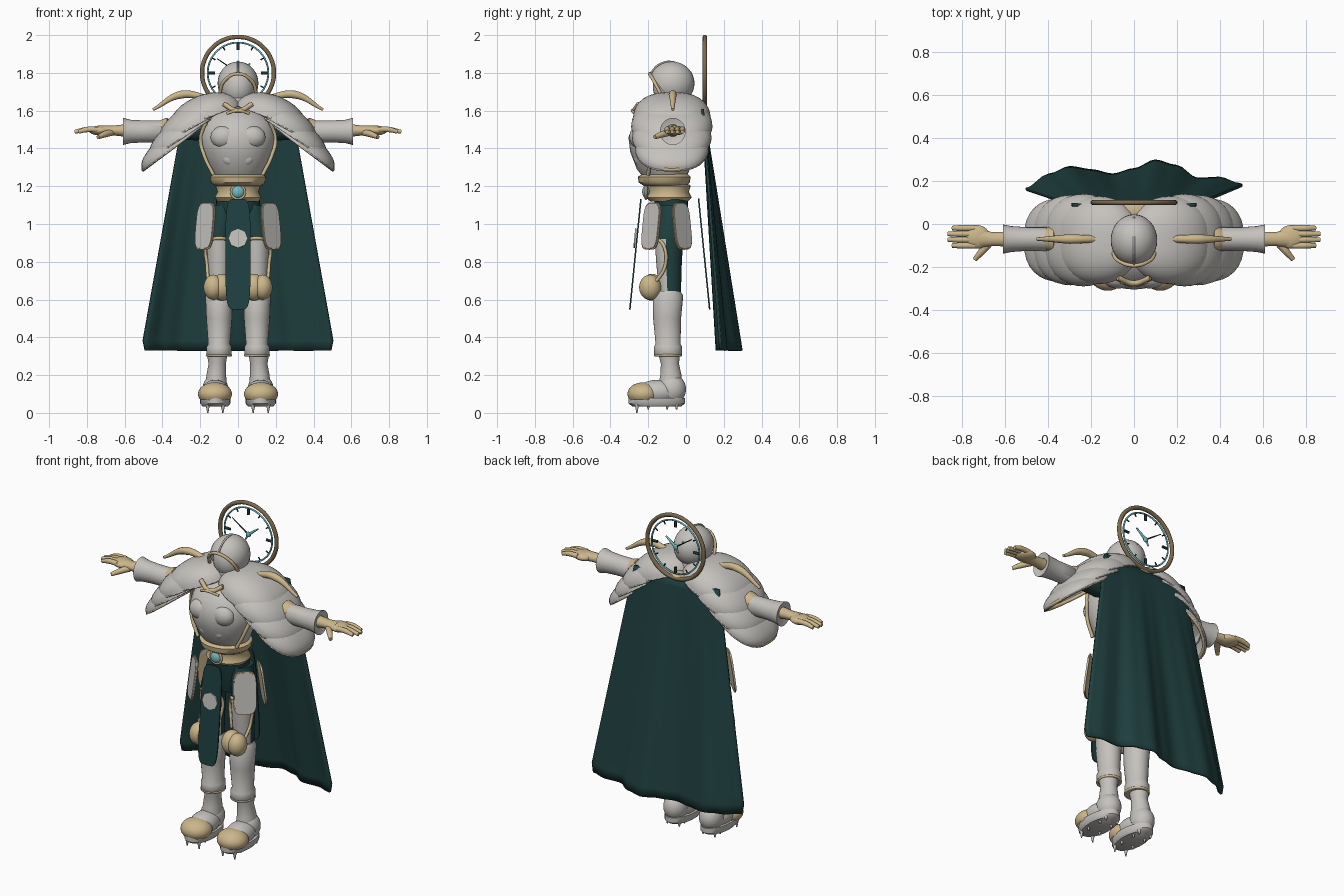
import bpy, bmesh, math
from mathutils import Vector, Matrix

cube = bpy.data.objects.get("Cube")
if cube:
    bpy.data.objects.remove(cube)


def material(name, rgb):
    m = bpy.data.materials.new(name)
    m.use_nodes = True
    m.diffuse_color = (*rgb, 1)
    m.node_tree.nodes["Principled BSDF"].inputs["Base Color"].default_value = (*rgb, 1)
    return m


GREY = material("pale steel", (0.56, 0.54, 0.51))
GOLD = material("pale gold", (0.6, 0.47, 0.26))
TEAL = material("deep teal", (0.014, 0.05, 0.05))
CYAN = material("light cyan", (0.17, 0.5, 0.53))
BRASS = material("dark brass", (0.2, 0.145, 0.08))
DARK = material("dark slate", (0.012, 0.03, 0.035))


def finish(name, bm, *mats, rule=None):
    """Turn a bmesh into a smooth object, colouring faces by a rule."""
    bmesh.ops.recalc_face_normals(bm, faces=bm.faces)
    bm.normal_update()
    if rule:
        for f in bm.faces:
            f.material_index = rule(f)
    me = bpy.data.meshes.new(name)
    bm.to_mesh(me)
    bm.free()
    for m in mats:
        me.materials.append(m)
    me.shade_smooth()
    me.set_sharp_from_angle(angle=0.8)
    ob = bpy.data.objects.new(name, me)
    bpy.context.collection.objects.link(ob)
    return ob


def ball(name, mat, c, r, tilt=0, cut=None, boxy=1.0):
    """Ellipsoid; tilt turns it about y, cut = (point, normal) removes one side."""
    bm = bmesh.new()
    bmesh.ops.create_uvsphere(bm, u_segments=32, v_segments=18, radius=1)
    for v in bm.verts:
        v.co.y = math.copysign(abs(v.co.y) ** boxy, v.co.y)
    if cut:
        bmesh.ops.bisect_plane(bm, geom=bm.verts[:] + bm.edges[:] + bm.faces[:],
                               plane_co=cut[0], plane_no=cut[1], clear_outer=True)
    bm.transform(Matrix.Translation(c) @ Matrix.Rotation(tilt, 4, 'Y') @ Matrix.Diagonal((*r, 1)))
    return finish(name, bm, mat)


def loft(name, rings, *mats, rule=None, along_x=0):
    """Stack of ellipses (cx, cy, z, rx, ry); along_x = +-1 lays the stack sideways."""
    bm = bmesh.new()
    n, loops = 28, []
    for cx, cy, z, rx, ry in rings:
        loop = []
        for i in range(n):
            a = math.tau * i / n
            p = Vector((cx + rx * math.cos(a), cy + ry * math.sin(a), z))
            if along_x:
                p = Vector((p.z * along_x, p.y, p.x))
            loop.append(bm.verts.new(p))
        loops.append(loop)
    for a, b in zip(loops, loops[1:]):
        for i in range(n):
            bm.faces.new((a[i], a[(i + 1) % n], b[(i + 1) % n], b[i]))
    bm.faces.new(loops[0])
    bm.faces.new(loops[-1])
    return finish(name, bm, *mats, rule=rule)


def tube(name, mat, pts, r, taper=None, closed=False):
    """Round rod through a few points."""
    cu = bpy.data.curves.new(name, 'CURVE')
    cu.dimensions = '3D'
    cu.bevel_depth, cu.bevel_resolution, cu.use_fill_caps = r, 3, True
    sp = cu.splines.new('BEZIER')
    sp.bezier_points.add(len(pts) - 1)
    sp.use_cyclic_u = closed
    for i, (b, p) in enumerate(zip(sp.bezier_points, pts)):
        b.co = p
        b.handle_left_type = b.handle_right_type = 'AUTO'
        b.radius = taper[i] if taper else 1
    cu.materials.append(mat)
    ob = bpy.data.objects.new(name, cu)
    bpy.context.collection.objects.link(ob)
    return ob


def circle(c, rx, ry, matrix=Matrix(), n=16):
    return [Vector(c) + matrix @ Vector((rx * math.cos(math.tau * i / n), ry * math.sin(math.tau * i / n), 0))
            for i in range(n)]


def plate(name, mat, w, h, thick, matrix, power=4, n=32):
    """Upright slab with rounded ends, facing local -y."""
    bm = bmesh.new()
    pts = []
    for i in range(n):
        c, s = math.cos(math.tau * i / n), math.sin(math.tau * i / n)
        pts.append(bm.verts.new((w * math.copysign(abs(c) ** (2 / power), c), 0,
                                 h * math.copysign(abs(s) ** (2 / power), s))))
    f = bm.faces.new(pts)
    for v in bmesh.ops.extrude_face_region(bm, geom=[f])["geom"]:
        if isinstance(v, bmesh.types.BMVert):
            v.co.y += thick
    bm.transform(matrix)
    return finish(name, bm, mat)


def place(x, y, z, turn=0, lean=0):
    return Matrix.Translation((x, y, z)) @ Matrix.Rotation(turn, 4, 'Z') @ Matrix.Rotation(lean, 4, 'X')


# Torso, waist and belts
loft("breastplate", [(0, -.11, 1.24, .12, .11), (0, -.12, 1.29, .15, .14), (0, -.13, 1.38, .185, .165),
                     (0, -.13, 1.46, .2, .175), (0, -.11, 1.54, .185, .16), (0, -.08, 1.62, .1, .1)], GREY)
loft("waist_band", [(0, -.11, 1.2, .12, .11), (0, -.115, 1.22, .145, .135), (0, -.115, 1.25, .15, .14),
                    (0, -.11, 1.265, .13, .12)], GOLD)
loft("belt", [(0, -.09, 1.12, .11, .1), (0, -.09, 1.14, .125, .12), (0, -.09, 1.17, .11, .105),
              (0, -.09, 1.2, .12, .115), (0, -.09, 1.21, .11, .105)], GOLD)
loft("hips", [(0, -.07, .93, .06, .06), (0, -.07, 1, .12, .08), (0, -.08, 1.14, .115, .09)], TEAL)
ball("belt_gem", CYAN, (0, -.21, 1.17), (.034, .022, .034))
tube("gem_setting", GOLD, circle((0, -.212, 1.17), .036, .036, Matrix.Rotation(math.pi / 2, 4, 'X')), .007, closed=True)
tube("collar_chevron", GOLD, [(-.075, -.25, 1.635), (0, -.275, 1.6), (.075, -.25, 1.635)], .013)
tube("collar_bar", GOLD, [(-.06, -.27, 1.585), (0, -.285, 1.6), (.06, -.27, 1.585)], .008)
loft("neck", [(0, -.07, 1.58, .1, .1), (0, -.075, 1.7, .075, .08)], GREY)
ball("clock_bracket", GOLD, (0, .06, 1.61), (.07, .05, .025))

# Helmet with open face and trim
ball("helmet", GREY, (0, -.075, 1.745), (.108, .12, .115), cut=((0, -.93, .38), (0, -.8, -.6)))
ball("face", GREY, (0, -.075, 1.725), (.092, .1, .11))
tube("helmet_trim", GOLD, [(-.09, -.1, 1.63), (-.094, -.14, 1.7), (-.07, -.172, 1.76), (0, -.193, 1.795),
                           (.07, -.172, 1.76), (.094, -.14, 1.7), (.09, -.1, 1.63)], .009)
tube("helmet_crest", GREY, [(0, -.195, 1.79), (0, -.14, 1.846), (0, -.07, 1.858), (0, .03, 1.8)], .005)

# Clock halo
upright = Matrix.Rotation(math.pi / 2, 4, 'X')
HUB = Vector((0, .1, 1.8))
tube("clock_rim", BRASS, circle(HUB, .19, .19, upright), .012, closed=True)
tube("clock_inner_ring", CYAN, circle(HUB, .16, .16, upright), .005, closed=True)
for i in range(12):
    d = Vector((math.sin(math.tau * i / 12), 0, math.cos(math.tau * i / 12)))
    big = i % 3 == 0
    tube("clock_tick", DARK, [HUB + d * (.122 if big else .138), HUB + d * .16], .008 if big else .004)
for name, mat, d, r in (("minute_hand", DARK, (-.11, 0, .075), .005), ("hour_hand", CYAN, (.065, 0, .05), .009),
                        ("hand_tail", CYAN, (-.02, 0, -.035), .008)):
    tube(name, mat, [HUB, HUB + Vector(d)], r, taper=(1, .5))
ball("clock_hub", CYAN, HUB, (.016, .01, .016))

# Cape: widening sheet whose folds deepen toward the hem
fold = [.18, .245, .28, .265, .245, .27, .31, .285, .225, .23, .2]
bm = bmesh.new()
NX, NZ, rows = 40, 24, []
for j in range(NZ + 1):
    t, row = j / NZ, []
    for i in range(NX + 1):
        u = i / NX
        k = min(int(u * 10), 9)
        f = u * 10 - k
        f = f * f * (3 - 2 * f)
        y = fold[k] * (1 - f) + fold[k + 1] * f
        edge = 1 - .04 * max(0, (t - .95) / .05) ** 3
        row.append(bm.verts.new(((2 * u - 1) * (.285 + .23 * t) * edge, .105 * (1 - t) + y * t - .01, 1.61 - 1.28 * t)))
    rows.append(row)
for a, b in zip(rows, rows[1:]):
    for i in range(NX):
        bm.faces.new((a[i], a[i + 1], b[i + 1], b[i]))
cape = finish("cape", bm, TEAL)
cape.modifiers.new("thickness", 'SOLIDIFY').thickness = .014

# Hanging cloth panels, front and back
plate("front_tabard", TEAL, .066, .295, .008, place(0, -.272, .84, lean=-.1), power=5)
plate("tabard_badge", GREY, .052, .052, .008, place(0, -.274, .925, lean=-.1), power=2, n=8)
plate("back_tabard", TEAL, .066, .295, .008, place(0, .092, .84, lean=.1), power=5)

for s in (1, -1):
    # Layered shoulder armour: open domes, each lower and further out
    for i, (x, z, tilt, rx, ry, h) in enumerate(((.17, 1.565, .36, .2, .205, .12), (.235, 1.52, .5, .2, .215, .11),
                                                 (.295, 1.46, .58, .2, .21, .095), (.345, 1.405, .64, .2, .195, .08))):
        dome = ball(f"shoulder_layer_{i + 1}", GREY, (s * x, -.075, z), (rx, ry, h), tilt=s * tilt,
                    cut=((0, 0, 0), (0, 0, -1)), boxy=.75)
        dome.modifiers.new("thickness", 'SOLIDIFY').thickness = .008
    tube("shoulder_trim", GOLD, circle((s * .345, -.075, 1.405), .195, .185, Matrix.Rotation(s * .64, 4, 'Y')),
         .01, closed=True)
    tube("shoulder_horn", GOLD, [(s * .15, -.07, 1.665), (s * .3, -.07, 1.685), (s * .45, -.07, 1.605)], .022,
         taper=(.7, 1, .35))
    tube("chest_trim", GOLD, [(s * .16, -.2, 1.56), (s * .198, -.17, 1.45), (s * .178, -.19, 1.36),
                              (s * .13, -.2, 1.26)], .01)
    ball("chest_muscle", GREY, (s * .075, -.25, 1.46), (.07, .05, .06))
    ball("belly_muscle", GREY, (s * .045, -.25, 1.35), (.04, .025, .04))

    # Arm, gauntlet and hand
    loft("upper_arm", [(1.5, -.07, .15, .06, .06), (1.5, -.07, .4, .05, .05)], TEAL, along_x=s)
    loft("elbow_guard", [(1.5, -.07, .36, .04, .04), (1.5, -.07, .375, .062, .06), (1.5, -.07, .4, .055, .055),
                         (1.5, -.07, .43, .04, .04)], GOLD, along_x=s)
    loft("gauntlet", [(1.49, -.07, .39, .045, .045), (1.49, -.07, .4, .058, .055), (1.49, -.07, .5, .058, .055),
                      (1.49, -.07, .57, .062, .06), (1.49, -.07, .61, .072, .068), (1.49, -.07, .6, .04, .04)],
         GREY, along_x=s)
    loft("wrist", [(1.495, -.07, .58, .035, .035), (1.495, -.07, .66, .026, .032), (1.495, -.065, .72, .026, .045)],
         GOLD, along_x=s)
    ball("palm", GOLD, (s * .73, -.06, 1.495), (.06, .055, .026))
    for k in range(4):
        y = -.1 + .027 * k
        end = .845 + (.02 if k in (1, 2) else 0)
        tube("finger", GOLD, [(s * .74, y, 1.5), (s * .8, y, 1.5), (s * end, y, 1.488)], .015, taper=(1, 1, .7))
    tube("thumb", GOLD, [(s * .67, -.085, 1.485), (s * .705, -.125, 1.475), (s * .74, -.165, 1.46)], .017,
         taper=(1.1, 1, .65))

    # Diagonal hip plates with trim
    for y, turn, lean in ((-.19, s * .75, -.13), (-.015, math.pi - s * .75, -.13)):
        m = place(s * .18, y, .99, turn=turn, lean=lean)
        plate("hip_plate", GREY, .06, .12, .012, m)
        plate("hip_plate_trim", GOLD, .066, .126, .006, m @ Matrix.Translation((0, .006, 0)))

    # Thigh with pale front armour, knee, shin
    loft("thigh", [(s * .075, -.07, 1.1, .06, .07), (s * .1, -.09, .95, .067, .076), (s * .1, -.09, .92, .067, .076),
                   (s * .1, -.09, .8, .062, .068), (s * .1, -.085, .63, .055, .058)],
         TEAL, GREY, rule=lambda f: int(f.normal.y < -.2 and f.calc_center_median().z < .93))
    tube("thigh_trim", GOLD, [(s * .155, -.17, .68), (s * .164, -.11, .78), (s * .164, -.12, .89), (s * .1, -.17, .925),
                              (s * .036, -.12, .89), (s * .04, -.12, .72)], .009)
    for dx, dy, r in ((.085, -.18, .062), (.13, -.19, .058)):
        ball("knee_guard", GOLD, (s * dx, dy, .665), (r * .9, r, r * 1.15))
    loft("shin", [(s * .1, -.095, .3, .06, .065), (s * .1, -.095, .31, .066, .074), (s * .1, -.095, .35, .066, .074),
                  (s * .1, -.095, .365, .058, .066), (s * .1, -.1, .5, .068, .074), (s * .1, -.095, .62, .073, .08),
                  (s * .1, -.095, .645, .06, .065)], GREY)
    tube("shin_trim", GOLD, circle((s * .1, -.095, .305), .062, .068), .007, closed=True)
    loft("ankle", [(s * .115, -.085, .1, .06, .07), (s * .115, -.08, .2, .052, .056), (s * .11, -.085, .26, .046, .048),
                   (s * .11, -.09, .32, .056, .058)], GREY)

    # Boot: heel, instep, gold toe cap, sole and studs
    ball("heel", GREY, (s * .12, -.075, .125), (.068, .075, .08))
    ball("instep", GREY, (s * .12, -.15, .11), (.075, .11, .065))
    ball("toe_cap", GOLD, (s * .122, -.225, .1), (.09, .085, .062), cut=((0, 0, -.5), (0, 0, -1)))
    loft("sole", [(s * .12, -.155, .035, .068, .13), (s * .12, -.155, .05, .08, .15), (s * .12, -.155, .08, .08, .15)], GREY)
    for y in (-.26, -.2, -.1, -.05):
        for dx in (-.04, .04):
            tip = 0 if y < -.25 else .018
            tube("sole_stud", GREY, [(s * .12 + dx, y, .05), (s * .12 + dx, y, tip)], .012, taper=(1, .3))
